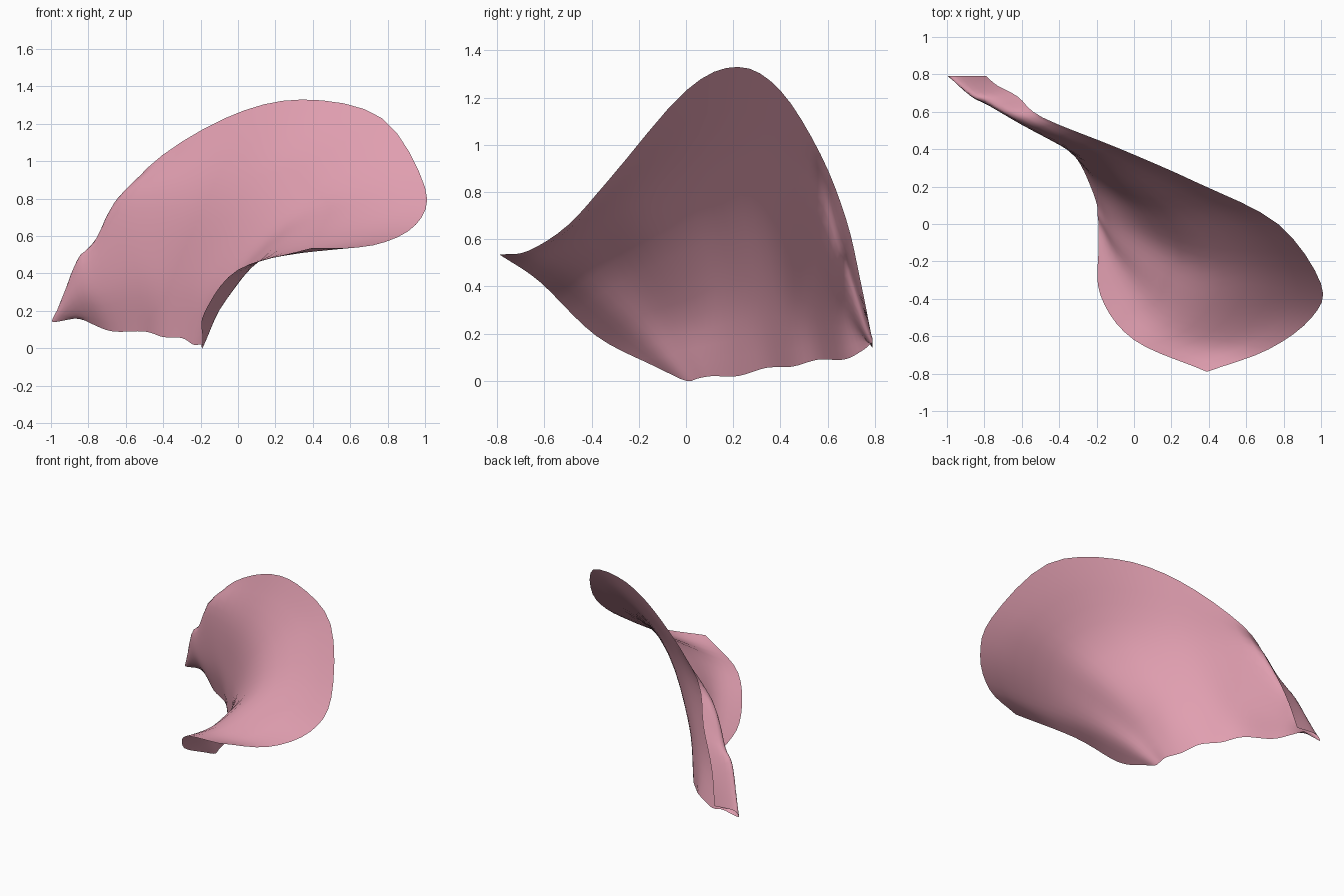
import bpy
from mathutils import Vector

if "Cube" in bpy.data.objects:
    bpy.data.objects.remove(bpy.data.objects["Cube"])

# Flared petal: cross-sections running from the narrow base to the wide rim,
# ordered from the front lip round to the curled tail
SECTIONS = [
    [(-.19, -.11, .05), (-.18, -.38, .19), (.00, -.62, .42), (.39, -.79, .535)],
    [(-.19, .00, .00), (-.07, -.25, .25), (.18, -.54, .50), (.72, -.67, .55)],
    [(-.195, .05, .01), (-.06, -.13, .30), (.30, -.40, .61), (.95, -.50, .66)],
    [(-.20, .11, .02), (-.07, .00, .34), (.36, -.22, .74), (1.0, -.32, .86)],
    [(-.24, .22, .02), (-.11, .13, .40), (.22, .00, .86), (.77, .00, 1.23)],
    [(-.30, .34, .055), (-.21, .26, .42), (.00, .18, .88), (.34, .22, 1.33)],
    [(-.40, .45, .06), (-.36, .40, .42), (-.26, .36, .84), (-.07, .40, 1.23)],
    [(-.50, .56, .09), (-.54, .51, .40), (-.62, .55, .78), (-.49, .57, .96)],
    [(-.67, .67, .09), (-.74, .63, .32), (-.78, .645, .55), (-.62, .68, .68)],
    [(-.78, .75, .13), (-.86, .69, .30), (-.86, .69, .47), (-.73, .74, .42)],
    [(-.85, .79, .165), (-.99, .79, .14), (-.95, .79, .18), (-.79, .79, .17)],
]


def spline(points, steps):
    """Smooth curve through the points (Catmull-Rom)."""
    p = [Vector(q) for q in points]
    p = [2 * p[0] - p[1]] + p + [2 * p[-1] - p[-2]]
    out = []
    for i in range(1, len(p) - 2):
        a, b, c, d = p[i - 1:i + 3]
        for k in range(steps):
            t = k / steps
            out.append(.5 * (2 * b + (c - a) * t + (2 * a - 5 * b + 4 * c - d) * t * t
                             + (3 * b - a - 3 * c + d) * t ** 3))
    return out + [p[-2]]


# Loft: smooth each section, then smooth across the sections
rows = [spline(s, 5) for s in SECTIONS]
cols = [spline(c, 4) for c in zip(*rows)]
n = len(cols[0])
verts = [v for c in cols for v in c]
faces = [(i * n + j, i * n + j + 1, (i + 1) * n + j + 1, (i + 1) * n + j)
         for i in range(len(cols) - 1) for j in range(n - 1)]

mesh = bpy.data.meshes.new("petal")
mesh.from_pydata(verts, [], faces)
mesh.update()
mesh.shade_smooth()
petal = bpy.data.objects.new("petal", mesh)
bpy.context.collection.objects.link(petal)

# Petal colour
pink = bpy.data.materials.new("dusty pink")
pink.diffuse_color = (.75, .345, .435, 1)
pink.use_nodes = True
pink.node_tree.nodes["Principled BSDF"].inputs["Base Color"].default_value = pink.diffuse_color
mesh.materials.append(pink)
